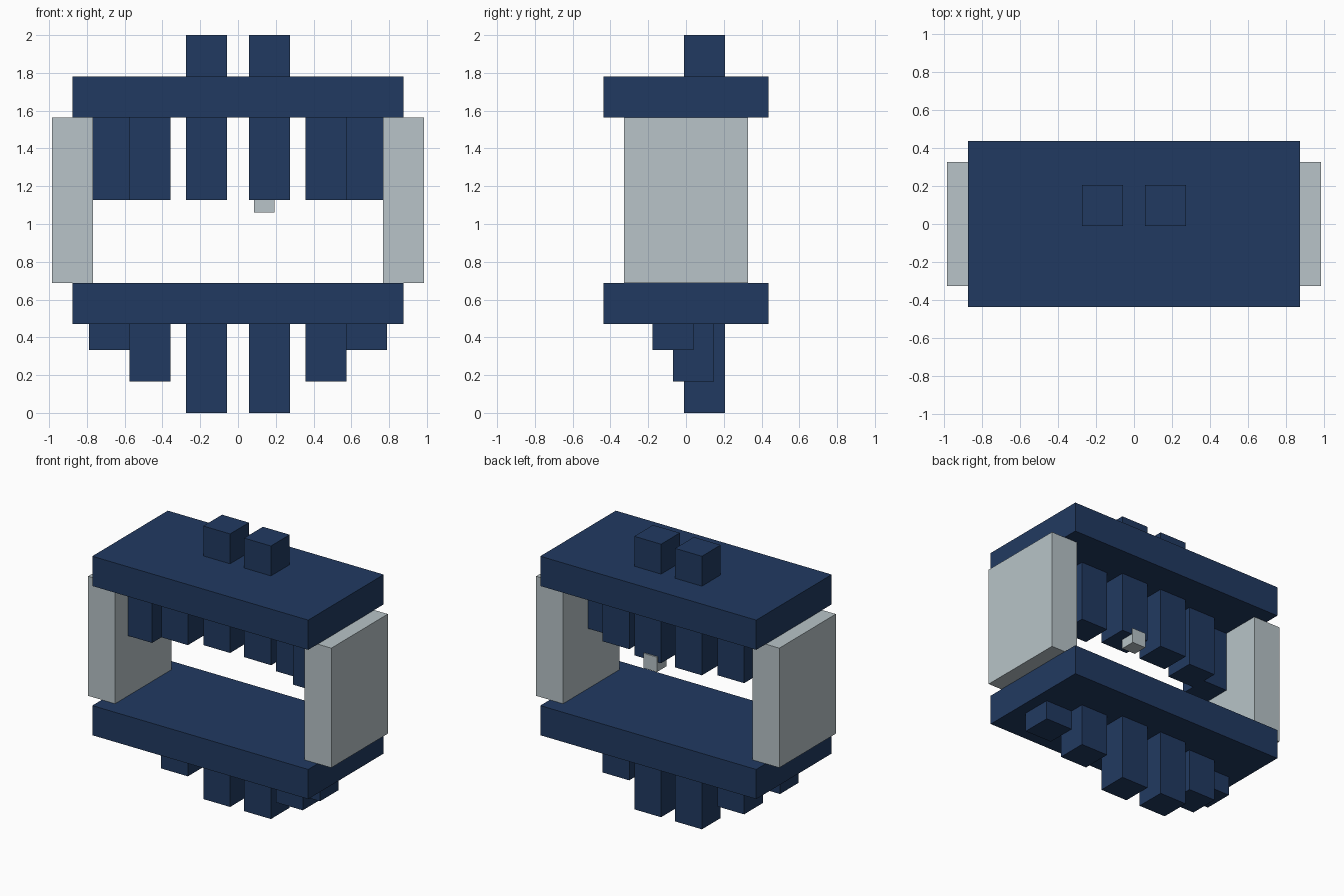
import bpy

cube = bpy.data.objects.get("Cube")
if cube:
    bpy.data.objects.remove(cube, do_unlink=True)


def material(name, color):
    m = bpy.data.materials.new(name)
    m.use_nodes = True
    m.diffuse_color = color
    m.node_tree.nodes["Principled BSDF"].inputs["Base Color"].default_value = color
    return m


navy = material("navy_blue", (0.0152, 0.0423, 0.1195, 1))
pale = material("pale_grey", (0.479, 0.552, 0.578, 1))


def box(name, x, y, z, mat):
    """Box from (min, max) pairs on each axis."""
    spans = (x, y, z)
    bpy.ops.mesh.primitive_cube_add(size=1, location=[(a + b) / 2 for a, b in spans])
    ob = bpy.context.object
    ob.name = name
    ob.scale = [b - a for a, b in spans]
    bpy.ops.object.transform_apply(location=False, rotation=False, scale=True)
    ob.data.materials.append(mat)
    return ob


# Two wide horizontal slabs
box("lower_plate", (-0.875, 0.875), (-0.437, 0.437), (0.47, 0.687), navy)
box("upper_plate", (-0.875, 0.875), (-0.437, 0.437), (1.563, 1.781), navy)

# Teeth: name, inner x, front y, lower-row bottom, upper-row top
W = 0.217
teeth = [
    ("inner", 0.057, -0.01, 0.0, 2.0),
    ("middle", 0.357, -0.07, 0.167, 1.65),
    ("outer", 0.572, -0.178, 0.332, 1.65),
]
for side, s in (("left", 1), ("right", -1)):
    # Side panel joining the slabs
    box(f"{side}_side_panel", sorted((s * 0.768, s * 0.985)),
        (-0.327, 0.327), (0.687, 1.563), pale)
    for name, x0, y0, low, high in teeth:
        x = sorted((s * x0, s * (x0 + W)))
        y = (y0, y0 + W)
        box(f"{side}_{name}_lower_tooth", x, y, (low, 0.55), navy)
        box(f"{side}_{name}_upper_tooth", x, y, (1.128, high), navy)

# Small pale cube set into the back of one upper tooth
box("small_cube", (0.084, 0.193), (0.108, 0.217), (1.06, 1.169), pale)
